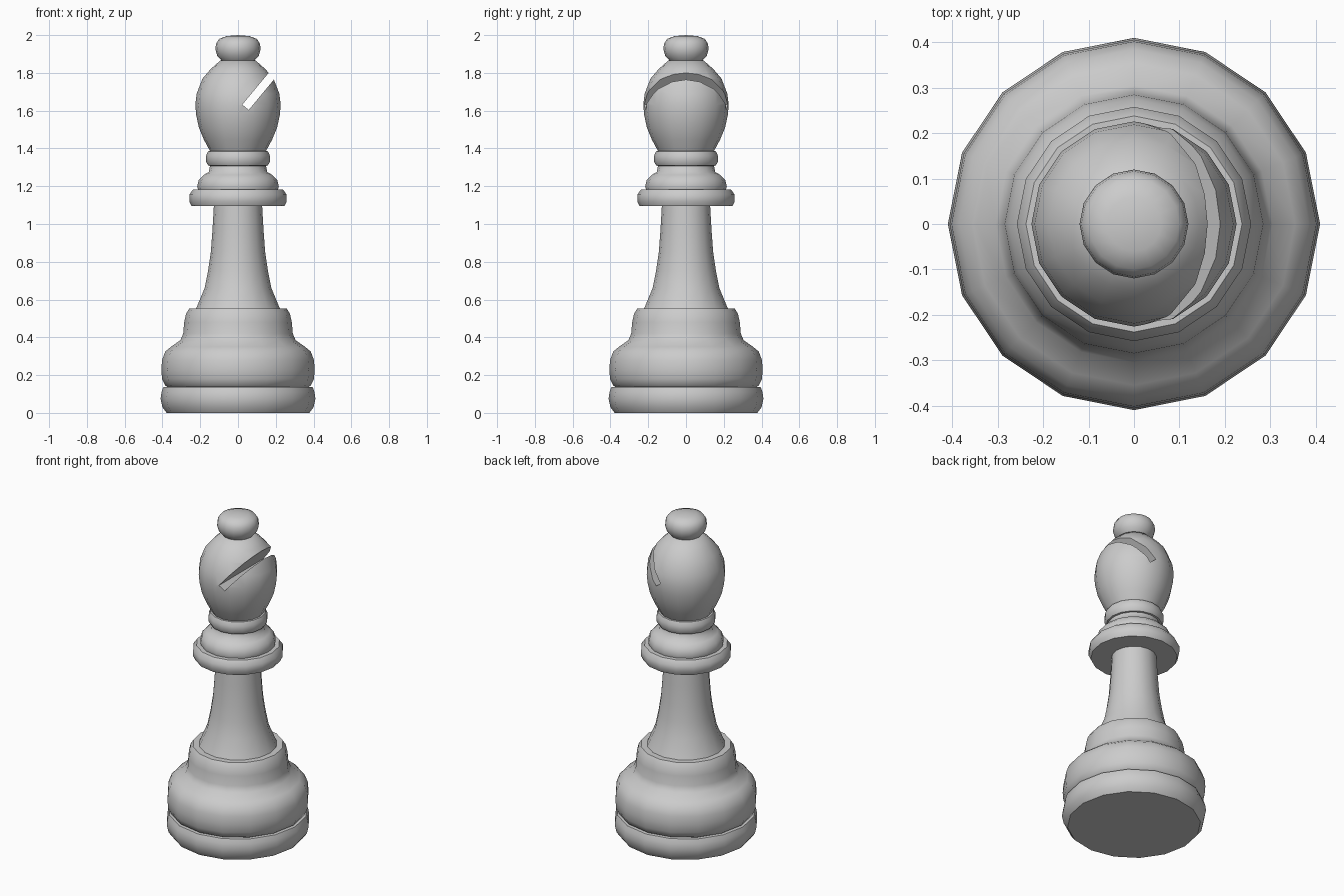
import bpy, bmesh, math
from mathutils import Matrix

if "Cube" in bpy.data.objects:
    bpy.data.objects.remove(bpy.data.objects["Cube"])

SIDES = 16


def shade(ob):
    bpy.ops.object.select_all(action='DESELECT')
    ob.select_set(True)
    bpy.context.view_layer.objects.active = ob
    bpy.ops.object.shade_smooth_by_angle(angle=math.radians(50))


def lathe(name, profile):
    """Revolve (radius, z) points around the z axis."""
    bm = bmesh.new()
    vs = [bm.verts.new((r, 0, z)) for r, z in profile]
    es = [bm.edges.new(p) for p in zip(vs, vs[1:])]
    bmesh.ops.spin(bm, geom=vs + es, cent=(0, 0, 0), axis=(0, 0, 1),
                   angle=math.tau, steps=SIDES)
    bmesh.ops.remove_doubles(bm, verts=bm.verts, dist=1e-4)
    bmesh.ops.recalc_face_normals(bm, faces=bm.faces)
    me = bpy.data.meshes.new(name)
    bm.to_mesh(me)
    bm.free()
    ob = bpy.data.objects.new(name, me)
    bpy.context.collection.objects.link(ob)
    shade(ob)
    return ob


# Foot ring and bulging base with its upper step
lathe("foot_ring", [(0, 0), (0.378, 0), (0.400, 0.03), (0.410, 0.075),
                    (0.405, 0.11), (0.395, 0.137), (0.375, 0.138)])
lathe("base", [(0.375, 0.138), (0.385, 0.145), (0.402, 0.18), (0.406, 0.23),
               (0.402, 0.28), (0.385, 0.325), (0.355, 0.35), (0.305, 0.385),
               (0.290, 0.42), (0.285, 0.48), (0.275, 0.525), (0.258, 0.552),
               (0.222, 0.552)])

# Tapered stem
lathe("stem", [(0.222, 0.552), (0.177, 0.66), (0.158, 0.755), (0.144, 0.85),
               (0.135, 0.97), (0.128, 1.095)])

# Wide collar, stepped upper collar and neck ring
lathe("collar", [(0.128, 1.095), (0.246, 1.095), (0.258, 1.12), (0.258, 1.155),
                 (0.238, 1.183), (0.212, 1.183)])
lathe("upper_collar", [(0.212, 1.183), (0.216, 1.20), (0.207, 1.235),
                       (0.182, 1.26), (0.155, 1.275), (0.148, 1.308)])
lathe("neck_ring", [(0.148, 1.308), (0.158, 1.31), (0.169, 1.33),
                    (0.169, 1.362), (0.158, 1.385), (0.148, 1.386)])

# Head with its slanted slot
head = lathe("head", [(0, 1.386), (0.148, 1.386), (0.180, 1.445), (0.207, 1.51),
                      (0.221, 1.575), (0.226, 1.63), (0.219, 1.69),
                      (0.188, 1.77), (0.145, 1.82), (0.093, 1.866), (0, 1.866)])

slope = math.atan2(0.163, 0.135)
bpy.ops.mesh.primitive_cube_add(size=1)
cutter = bpy.context.object
cutter.name = "slot_cutter"
cutter.hide_render = True
cutter.data.transform(
    Matrix.Translation((0.040, 0, 1.618))
    @ Matrix.Rotation(-slope, 4, 'Y')
    @ Matrix.Translation((0.2, 0, 0))
    @ Matrix.Diagonal((0.4, 1.0, 0.044, 1)))

mod = head.modifiers.new("slot", 'BOOLEAN')
mod.operation = 'DIFFERENCE'
mod.solver = 'EXACT'
mod.object = cutter
bpy.context.view_layer.objects.active = head
bpy.ops.object.modifier_move_to_index(modifier="slot", index=0)
bpy.ops.object.modifier_apply(modifier="slot")
bpy.data.objects.remove(cutter)
shade(head)

# Top knob
lathe("knob", [(0.088, 1.866), (0.110, 1.89), (0.120, 1.925), (0.116, 1.955),
               (0.100, 1.98), (0.060, 1.995), (0, 2.0)])
